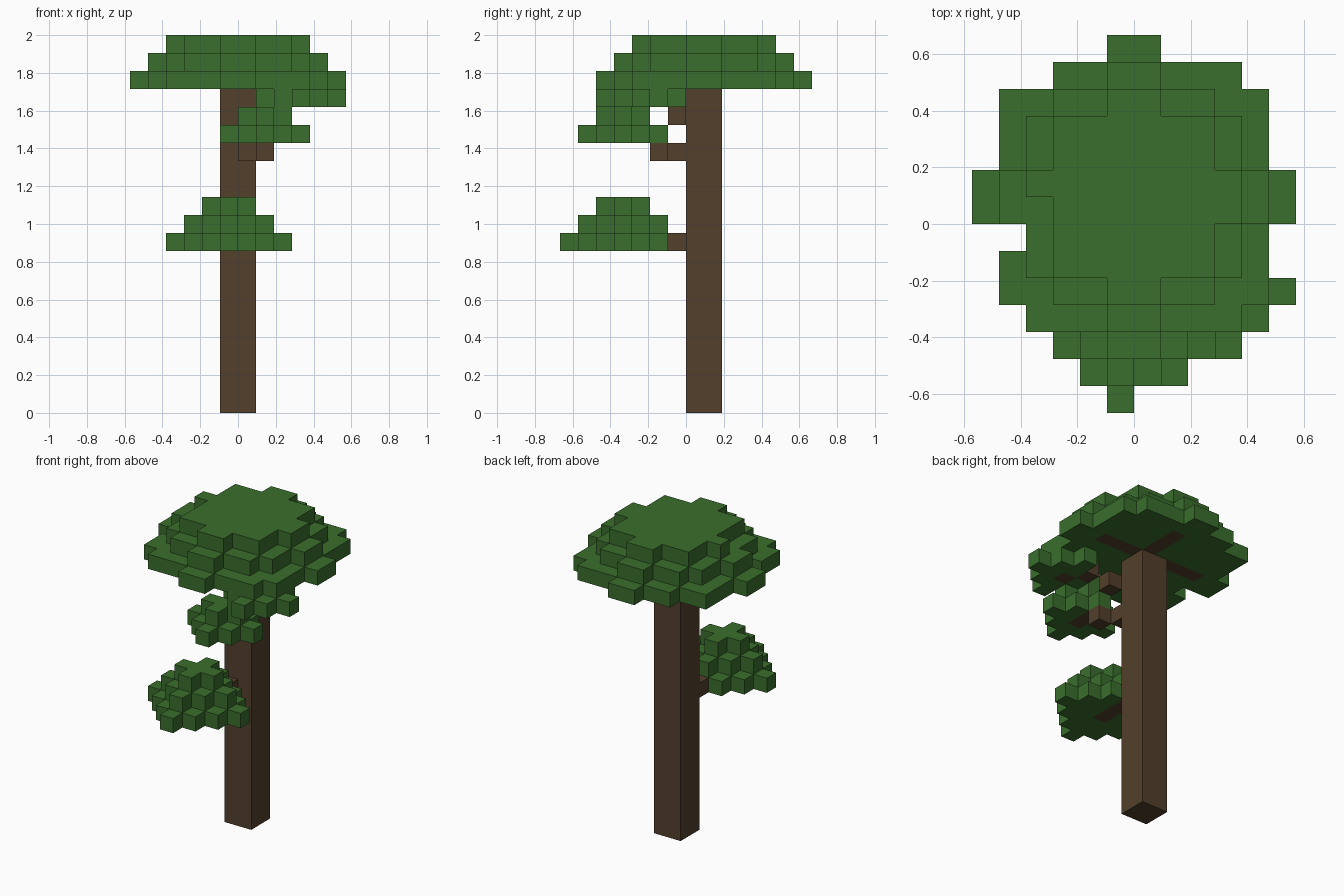
import bpy, bmesh
from mathutils import Vector

U = 2 / 21  # edge of one block

cube = bpy.data.objects.get("Cube")
if cube:
    bpy.data.objects.remove(cube, do_unlink=True)


def material(name, rgb):
    m = bpy.data.materials.new(name)
    m.use_nodes = True
    m.diffuse_color = (*rgb, 1)
    m.node_tree.nodes["Principled BSDF"].inputs["Base Color"].default_value = (*rgb, 1)
    return m


BARK = material("bark brown", (0.086, 0.050, 0.025))
LEAF = material("leaf green", (0.042, 0.158, 0.026))


def box(x0, x1, y0, y1, z0, z1):
    """Block cells in inclusive index ranges."""
    return {(x, y, z) for x in range(x0, x1 + 1)
            for y in range(y0, y1 + 1) for z in range(z0, z1 + 1)}


def diamond(cx, cy, z, r):
    return {(cx + dx, cy + dy, z) for dx in range(-r, r + 1)
            for dy in range(-r, r + 1) if abs(dx) + abs(dy) <= r}


def clump(cx, cy, z, r):
    """Stepped pile of leaves, shrinking one block per layer."""
    return set().union(*(diamond(cx, cy, z + k, r - k) for k in range(r)))


def disc(z, half_widths):
    """Round leaf layer centred over the trunk, mirrored front to back."""
    cells = set()
    for d, w in enumerate(half_widths):
        cells |= box(-w, w - 1, 1 + d, 1 + d, z, z) | box(-w, w - 1, -d, -d, z, z)
    return cells


# Wood
trunk = box(-1, 0, 0, 1, 0, 17)
lower_branch = box(-1, -1, -4, -1, 9, 9)
middle_branch = {(0, -1, 14), (1, -2, 14)} | box(1, 1, -4, -3, 15, 15)
upper_branch = {(1, -1, 16), (2, -2, 17), (3, -3, 17)}
crown_branches = (box(-4, -2, 1, 1, 18, 18) | box(1, 3, 1, 1, 18, 18)
                  | box(0, 0, 2, 4, 18, 18) | box(-1, -1, -3, -1, 18, 18))

# Crown layers with a few uneven corners
crown_bottom = disc(18, [6, 5, 5, 5, 3, 1]) | {(3, 5, 18), (-4, -4, 18), (3, -4, 18)}
crown_bottom -= {(-5, -1, 18)}
crown_middle = disc(19, [5, 4, 4, 3, 1])
crown_top = disc(20, [4, 3, 3, 1]) - {(-4, 0, 20)}

parts = {
    "trunk": (trunk, BARK),
    "lower_branch": (lower_branch, BARK),
    "middle_branch": (middle_branch, BARK),
    "upper_branch": (upper_branch, BARK),
    "crown_branches": (crown_branches, BARK),
    "crown_bottom": (crown_bottom, LEAF),
    "crown_middle": (crown_middle, LEAF),
    "crown_top": (crown_top, LEAF),
    "lower_leaves": (clump(-1, -4, 9, 3), LEAF),
    "middle_leaves": (clump(1, -4, 15, 2), LEAF),
    "upper_leaves": (diamond(3, -3, 17, 2), LEAF),
}
solid = set().union(*(cells for cells, _ in parts.values()))
AXES = [Vector((1, 0, 0)), Vector((0, 1, 0)), Vector((0, 0, 1))]


def build(name, cells, mat):
    """Skin the open sides of the cells and merge flat areas."""
    bm = bmesh.new()
    for c in cells:
        mid = Vector(c) + Vector((0.5, 0.5, 0.5))
        for a in range(3):
            for s in (-1, 1):
                n = AXES[a] * s
                if tuple(int(v) for v in Vector(c) + n) in solid:
                    continue
                u, v = AXES[(a + 1) % 3] / 2, AXES[(a + 2) % 3] * s / 2
                m = mid + n / 2
                bm.faces.new([bm.verts.new(p * U) for p in
                              (m - u - v, m + u - v, m + u + v, m - u + v)])
    bmesh.ops.remove_doubles(bm, verts=bm.verts, dist=U / 100)
    bmesh.ops.dissolve_limit(bm, angle_limit=0.01, verts=bm.verts, edges=bm.edges)
    me = bpy.data.meshes.new(name)
    bm.to_mesh(me)
    bm.free()
    me.materials.append(mat)
    bpy.context.collection.objects.link(bpy.data.objects.new(name, me))


used = set()
for name, (cells, mat) in parts.items():  # wood first, leaves fill the rest
    build(name, cells - used, mat)
    used |= cells
